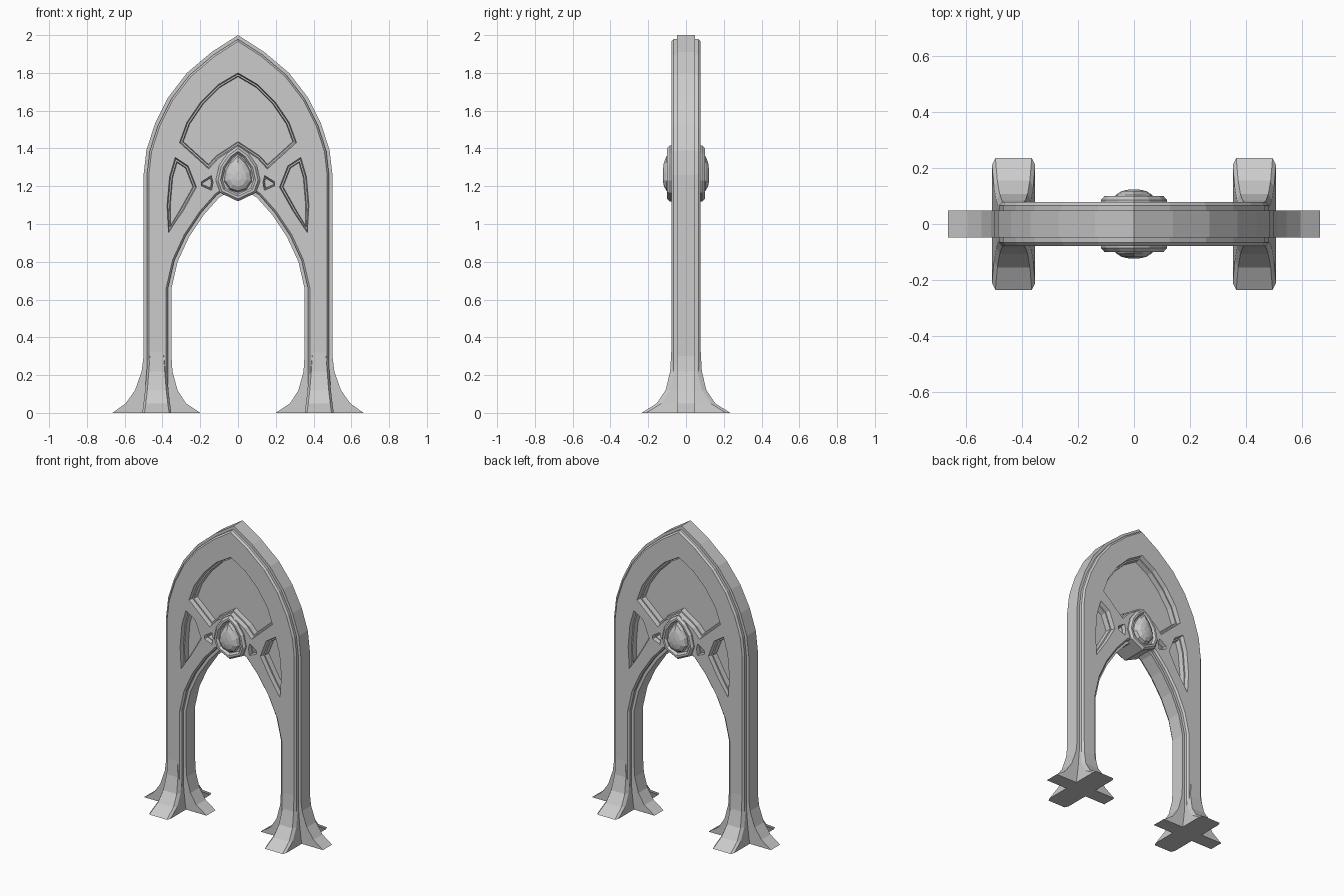
import bpy, bmesh
from mathutils import Vector

cube = bpy.data.objects.get("Cube")
if cube:
    bpy.data.objects.remove(cube, do_unlink=True)

stone = bpy.data.materials.new("grey_stone")
stone.use_nodes = True
colour = (0.6, 0.6, 0.6, 1)
stone.diffuse_color = colour
stone.node_tree.nodes["Principled BSDF"].inputs["Base Color"].default_value = colour


def flip(points):
    """Mirror an outline across x = 0, keeping it counter-clockwise."""
    return [(-x, z) for x, z in reversed(points)]


def symmetric(half):
    """Close a half outline that starts and ends on x = 0."""
    return half + flip(half)[1:-1]


def inset(points, d):
    """Move an outline inwards with mitred corners; ground points stay down."""
    result = []
    for i, (x, z) in enumerate(points):
        p = Vector((x, z))
        a = (p - Vector(points[i - 1])).normalized()
        b = (Vector(points[(i + 1) % len(points)]) - p).normalized()
        n1, n2 = Vector((-a.y, a.x)), Vector((-b.y, b.x))
        q = p + (n1 + n2) * d / max(1 + n1.dot(n2), 0.3)
        result.append((q.x, 0 if z == 0 else q.y))
    return result


def at_depth(points, y):
    return [(x, y, z) for x, z in points]


def loft(bm, rings):
    """Skin a stack of equal rings and cap both ends."""
    rows = [[bm.verts.new(p) for p in ring] for ring in rings]
    n = len(rows[0])
    for low, high in zip(rows, rows[1:]):
        for i in range(n):
            j = (i + 1) % n
            bm.faces.new((low[i], low[j], high[j], high[i]))
    bm.faces.new(rows[0][::-1])
    bm.faces.new(rows[-1])


def build(name, *solids):
    bm = bmesh.new()
    for rings in solids:
        loft(bm, rings)
    bmesh.ops.recalc_face_normals(bm, faces=bm.faces[:])
    mesh = bpy.data.meshes.new(name)
    bm.to_mesh(mesh)
    bm.free()
    mesh.materials.append(stone)
    obj = bpy.data.objects.new(name, mesh)
    bpy.context.collection.objects.link(obj)
    return obj


def two_sided(steps):
    """Rings from back to front for (outline, depth) steps, innermost first."""
    back = [at_depth(o, y) for o, y in reversed(steps)]
    return back + [at_depth(o, -y) for o, y in steps]


# Arch outlines: curves above, plain or flared legs below
outer_curve = [(0.5, 0.3), (0.5, 1.26), (0.485, 1.39), (0.44, 1.53), (0.37, 1.67),
               (0.27, 1.8), (0.14, 1.91), (0, 2)]
inner_curve = [(0, 1.2), (0.1, 1.14), (0.18, 1.05), (0.26, 0.93), (0.32, 0.8),
               (0.352, 0.66), (0.352, 0.3)]
outer_flare = [(0.665, 0), (0.595, 0.05), (0.545, 0.12), (0.51, 0.22)]
inner_flare = [(0.347, 0.22), (0.32, 0.12), (0.275, 0.05), (0.2, 0)]


def arch(outer_foot, inner_foot):
    outer = outer_foot + outer_curve
    inner = inner_curve + inner_foot
    return outer + flip(outer)[1:] + flip(inner)[:-1] + inner


plain = arch([(0.5, 0)], [(0.352, 0)])
flared = arch(outer_flare, inner_flare)

body = build("arch_body", two_sided([(inset(plain, 0.018), 0.066),
                                     (inset(plain, 0.028), 0.078)]))
rim = build("arch_rim", two_sided([(flared, 0.048)]))

# Recessed tracery panels, stepped towards the middle
top_panel = symmetric([(0, 1.41), (0.1, 1.345), (0.155, 1.285), (0.315, 1.43),
                       (0.275, 1.54), (0.2, 1.65), (0.11, 1.74), (0, 1.805)])
side_panel = [(0.37, 0.945), (0.38, 1.1), (0.367, 1.25), (0.335, 1.36),
              (0.26, 1.31), (0.215, 1.195), (0.285, 1.07)]
small_panel = [(0.138, 1.175), (0.195, 1.2), (0.195, 1.225), (0.14, 1.26),
               (0.13, 1.22)]


def recess(outline, side, amount=1.0):
    steps = ((0, 0.1), (0.01, 0.05), (0.018, 0.05), (0.022, 0.016))
    return [at_depth(inset(outline, d * amount), side * y) for d, y in steps]


cuts = []
for side in (-1, 1):
    cuts.append(recess(top_panel, side))
    for shape, amount in ((side_panel, 1.0), (small_panel, 0.5)):
        cuts += [recess(shape, side, amount), recess(flip(shape), side, amount)]
cutter = build("panel_cutter", *cuts)

# Merge the rim into the body and carve the panels
bpy.context.view_layer.objects.active = body
for helper, operation in ((rim, "UNION"), (cutter, "DIFFERENCE")):
    helper.hide_render = True
    mod = body.modifiers.new(helper.name, "BOOLEAN")
    mod.operation = operation
    mod.solver = "EXACT"
    mod.object = helper
    bpy.ops.object.modifier_apply(modifier=mod.name)
    bpy.data.objects.remove(helper, do_unlink=True)

# Flared buttress feet, front and back of each leg
foot_steps = ((0, 0.077, 0.235), (0.05, 0.07, 0.155), (0.12, 0.062, 0.108),
              (0.22, 0.054, 0.084), (0.34, 0.046, 0.077))
for name, cx in (("left_foot", 0.43), ("right_foot", -0.43)):
    rings = []
    for z, w, d in foot_steps:
        c = 0.012
        quarter = [(w, d - 2 * c), (w - c, d)]
        ring = quarter + [(-x, y) for x, y in quarter[::-1]]
        ring += [(-x, -y) for x, y in ring]
        rings.append([(cx + x, y, z) for x, y in ring])
    build(name, rings)

# Keystone setting with a raised lip around the gem
setting = symmetric([(0, 1.12), (0.095, 1.165), (0.118, 1.23), (0.1, 1.31),
                     (0.055, 1.375), (0, 1.415)])
lip = [(setting, 0.086), (inset(setting, 0.012), 0.1),
       (inset(setting, 0.024), 0.1), (inset(setting, 0.034), 0.084)]
build("keystone_setting", two_sided(lip))

# Teardrop gem, domed on both sides
drop = symmetric([(0, 1.165), (0.045, 1.18), (0.075, 1.225), (0.068, 1.28),
                  (0.038, 1.335), (0, 1.375)])
dome = [([(x * s, 1.25 + (z - 1.25) * s) for x, z in drop], y)
        for s, y in ((1, 0.08), (0.88, 0.103), (0.6, 0.117), (0.25, 0.123))]
build("gem", two_sided(dome))
